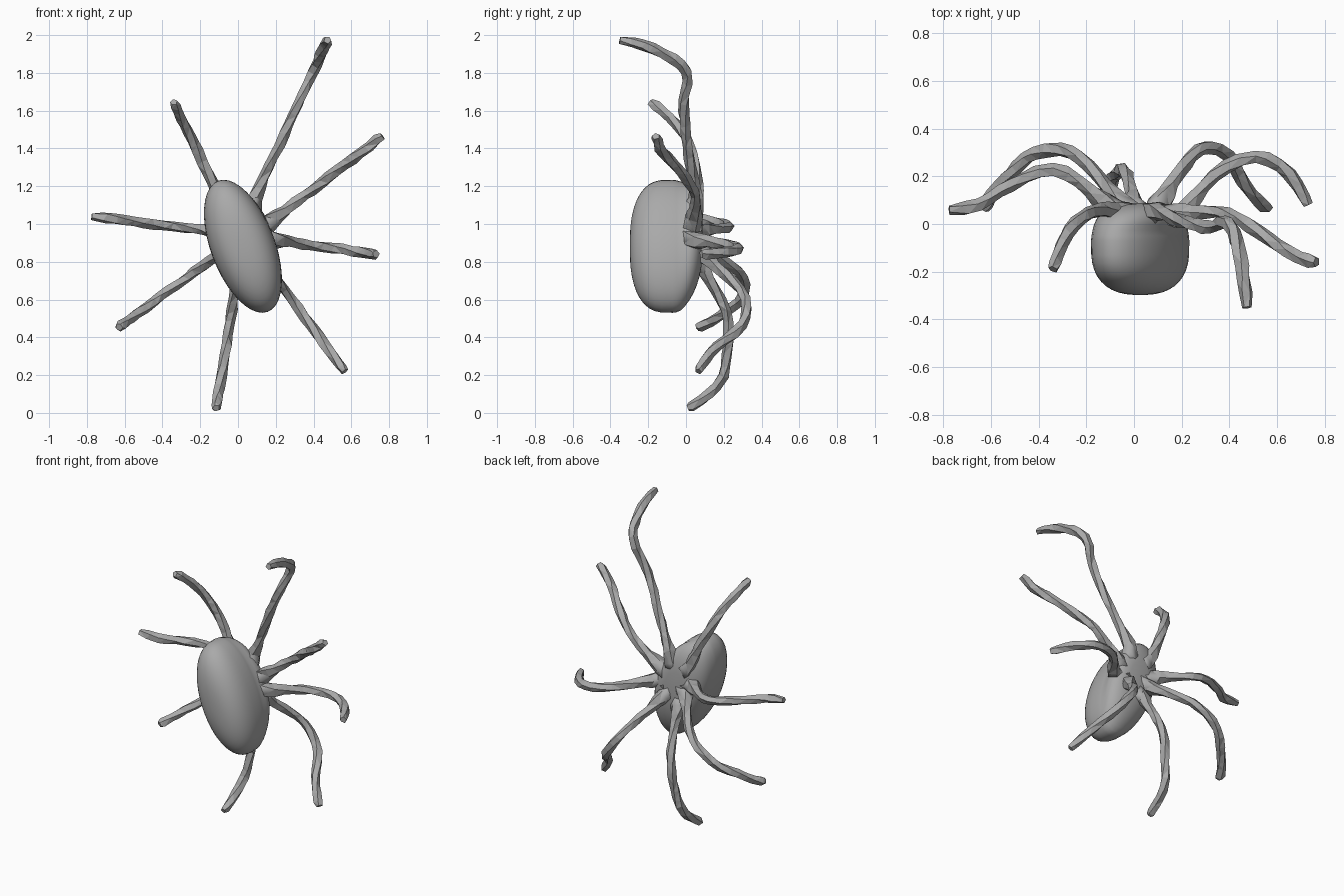
import bpy, bmesh, math, random
from mathutils import Vector, Matrix

if "Cube" in bpy.data.objects:
    bpy.data.objects.remove(bpy.data.objects["Cube"])

random.seed(4)
grey = bpy.data.materials.new("plain_grey")
grey.diffuse_color = (0.4, 0.4, 0.4, 1)
grey.use_nodes = True
grey.node_tree.nodes["Principled BSDF"].inputs["Base Color"].default_value = grey.diffuse_color


def finish(bm, name):
    bmesh.ops.recalc_face_normals(bm, faces=bm.faces)
    me = bpy.data.meshes.new(name)
    bm.to_mesh(me)
    bm.free()
    me.materials.append(grey)
    ob = bpy.data.objects.new(name, me)
    bpy.context.collection.objects.link(ob)
    return ob


def skin(bm, rings):
    """Bridge neighbouring rings with quads and close both ends."""
    for a, b in zip(rings, rings[1:]):
        n = len(a)
        for i in range(n):
            bm.faces.new((a[i], a[(i + 1) % n], b[(i + 1) % n], b[i]))
    bm.faces.new(rings[0])
    bm.faces.new(rings[-1])


def smooth_path(pts, step):
    """Catmull-Rom curve through the points, resampled at an even step."""
    p = [2 * pts[0] - pts[1]] + pts + [2 * pts[-1] - pts[-2]]
    dense = []
    for a, b, c, d in zip(p, p[1:], p[2:], p[3:]):
        for k in range(20):
            t = k / 20
            dense.append(0.5 * (2 * b + (c - a) * t + (2 * a - 5 * b + 4 * c - d) * t ** 2
                                + (3 * b - a - 3 * c + d) * t ** 3))
    dense.append(pts[-1])
    out, run = [dense[0]], 0
    for a, b in zip(dense, dense[1:]):
        run += (b - a).length
        if run >= step:
            out.append(b)
            run = 0
    if run > step * 0.4:
        out.append(dense[-1])
    else:
        out[-1] = dense[-1]
    return out


# Body: tilted ellipse lofted along a rounded-box profile, closing onto the rear hub
TILT = Matrix.Rotation(math.radians(-20.8), 3, 'Y')
ROWS = 10
front = [(-.10 - .198 * math.cos(q) ** .8, math.sin(q) ** .8)
         for q in (math.pi / 2 * (j + .4) / ROWS for j in range(ROWS))]
rear = [(-.07 + .16 * math.sin(q) ** 1.1, math.cos(q) ** .7)
        for q in (math.pi / 2 * j / ROWS for j in range(ROWS))]
bm = bmesh.new()
rings = []
for y, s in front + rear:
    lift = max(0, y + .03) / .12          # the rear drifts up towards the hub
    ring = []
    for i in range(40):
        a = math.tau * i / 40
        v = TILT @ Vector((.17 * s * math.cos(a) * (1 + .25 * lift), 0, .371 * s * math.sin(a)))
        ring.append(bm.verts.new(v + Vector((.026 + .012 * lift, y, .882 + .05 * lift))))
    rings.append(ring)
skin(bm, rings)
body = finish(bm, "body")
for f in body.data.polygons:
    f.use_smooth = True

# Legs: straight from root to tip seen from the front, bowed in depth.
# Each: root (x, z), tip (x, z), depths from root to tip
LEGS = {
    "leg_top_right": ((.09, 1.14), (.475, 1.975), (.055, .01, -.015, .0, -.19, -.35)),
    "leg_upper_right": ((.18, 1.02), (.765, 1.465), (.04, .05, -.03, -.125, -.155, -.16)),
    "leg_upper_left": ((-.08, 1.11), (-.34, 1.645), (.055, .055, .015, -.06, -.155, -.19)),
    "leg_left": ((-.11, .96), (-.775, 1.04), (.08, .225, .175, .08, .062, .06)),
    "leg_lower_left": ((-.06, .87), (-.63, .455), (.09, .285, .305, .21, .11, .06)),
    "leg_bottom": ((0, .75), (-.115, .025), (.10, .215, .22, .18, .075, .01)),
    "leg_lower_right": ((.13, .81), (.565, .22), (.12, .305, .295, .14, .08, .065)),
    "leg_right": ((.19, .915), (.73, .84), (.04, .22, .28, .235, .13, .08)),
}
HUB = Vector((.04, .03, .93))
SIDES = 5
for name, (root, tip, depths) in LEGS.items():
    pts = []
    for j, y in enumerate(depths):
        f = math.sin(math.pi / 2 * j / (len(depths) - 1))   # closer together near the tip
        pts.append(Vector((root[0] + (tip[0] - root[0]) * f, y, root[1] + (tip[1] - root[1]) * f)))
    start = HUB.lerp(pts[0], .5)
    start.y = .03
    path = smooth_path([start] + pts, .055)
    bm = bmesh.new()
    rings = []
    u = None
    last = len(path) - 1
    for k, p in enumerate(path):
        t = (path[min(k + 1, last)] - path[max(k - 1, 0)]).normalized()
        u = u or t.orthogonal()
        u = (u - t * u.dot(t)).normalized()
        w = t.cross(u)
        r = .029 + .035 * max(0, 1 - k / 3.2)       # flare where the leg leaves the hub
        if k == last:
            r = .02
        ring = []
        for i in range(SIDES):
            a = math.tau * i / SIDES + k * .22
            rr = r * random.uniform(.85, 1.15)
            slide = 0 if k == last else random.uniform(-.013, .013)
            ring.append(bm.verts.new(p + (u * math.cos(a) + w * math.sin(a)) * rr + t * slide))
        rings.append(ring)
    skin(bm, rings)
    bmesh.ops.triangulate(bm, faces=bm.faces)
    leg = finish(bm, name)
    # soft root blending into the hub, faceted limb beyond it
    for f in leg.data.polygons:
        f.use_smooth = (f.center - path[0]).length < .1
